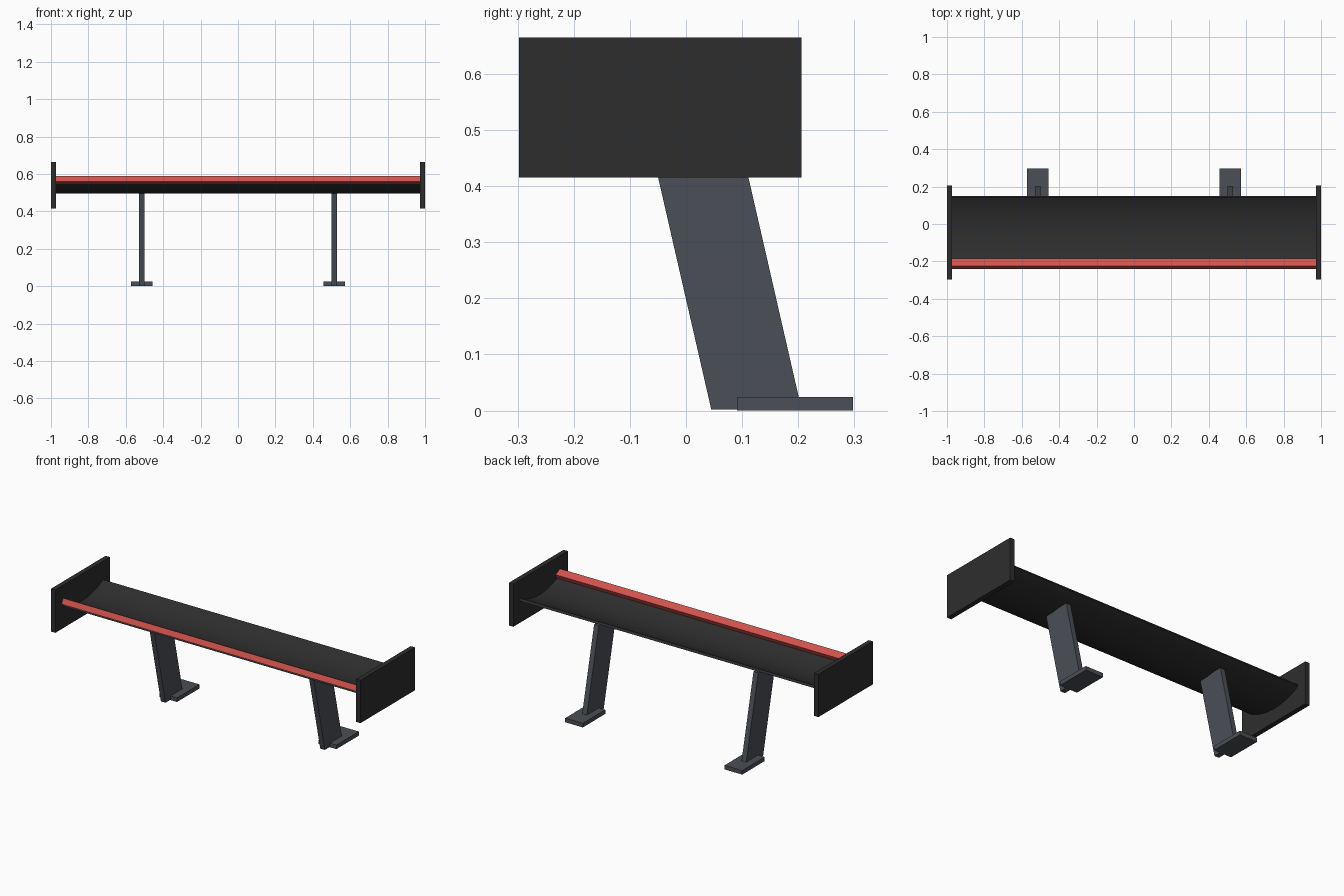
import bpy, math

if "Cube" in bpy.data.objects:
    bpy.data.objects.remove(bpy.data.objects["Cube"])


def material(name, rgb):
    m = bpy.data.materials.new(name)
    m.diffuse_color = (*rgb, 1)
    m.use_nodes = True
    m.node_tree.nodes["Principled BSDF"].inputs["Base Color"].default_value = m.diffuse_color
    return m


black = material("carbon black", (0.027, 0.027, 0.027))
grey = material("slate grey", (0.070, 0.078, 0.094))
red = material("signal red", (0.64, 0.085, 0.075))


def extrude(name, profile, x0, x1, mat):
    """Sweep a (y, z) outline, listed counter-clockwise from +x, along x."""
    n = len(profile)
    verts = [(x, y, z) for x in (x0, x1) for y, z in profile]
    faces = [tuple(reversed(range(n))), tuple(range(n, 2 * n))]
    faces += [(i, (i + 1) % n, n + (i + 1) % n, n + i) for i in range(n)]
    mesh = bpy.data.meshes.new(name)
    mesh.from_pydata(verts, [], faces)
    mesh.materials.append(mat)
    ob = bpy.data.objects.new(name, mesh)
    bpy.context.collection.objects.link(ob)
    return ob


def rect(y0, y1, z0, z1):
    return [(y0, z0), (y1, z0), (y1, z1), (y0, z1)]


# Curved wing blade: an upward-opening arc with a thin section
R, THICK, MID_Y, BOTTOM, STEPS = 0.385, 0.015, -0.04, 0.495, 20
HALF = math.radians(29.5)


def arc(radius):
    angles = [-HALF + 2 * HALF * i / STEPS for i in range(STEPS + 1)]
    return [(MID_Y + radius * math.sin(a), BOTTOM + R - radius * math.cos(a))
            for a in angles]


blade = extrude("wing_blade", arc(R) + arc(R - THICK)[::-1], -0.972, 0.972, black)
bpy.context.view_layer.objects.active = blade
blade.select_set(True)
bpy.ops.object.shade_smooth_by_angle(angle=math.radians(30))

# Tilted red strip along the leading edge
extrude("leading_strip", [(-0.240, 0.560), (-0.200, 0.540), (-0.185, 0.570),
                          (-0.225, 0.590)], -0.972, 0.972, red)

for side, s in (("left", -1), ("right", 1)):
    # End plate
    extrude(side + "_end_plate", rect(-0.298, 0.206, 0.415, 0.665),
            s * 0.986 - 0.014, s * 0.986 + 0.014, black)
    # Raked support, its top tucked into the blade
    extrude(side + "_support", [(0.045, 0.002), (0.206, 0.002), (0.091, 0.504),
                                (0.011, 0.500), (-0.070, 0.504)],
            s * 0.515 - 0.015, s * 0.515 + 0.015, grey)
    # Mounting foot
    extrude(side + "_foot", rect(0.091, 0.298, 0.0, 0.024),
            s * 0.515 - 0.057, s * 0.515 + 0.057, grey)
